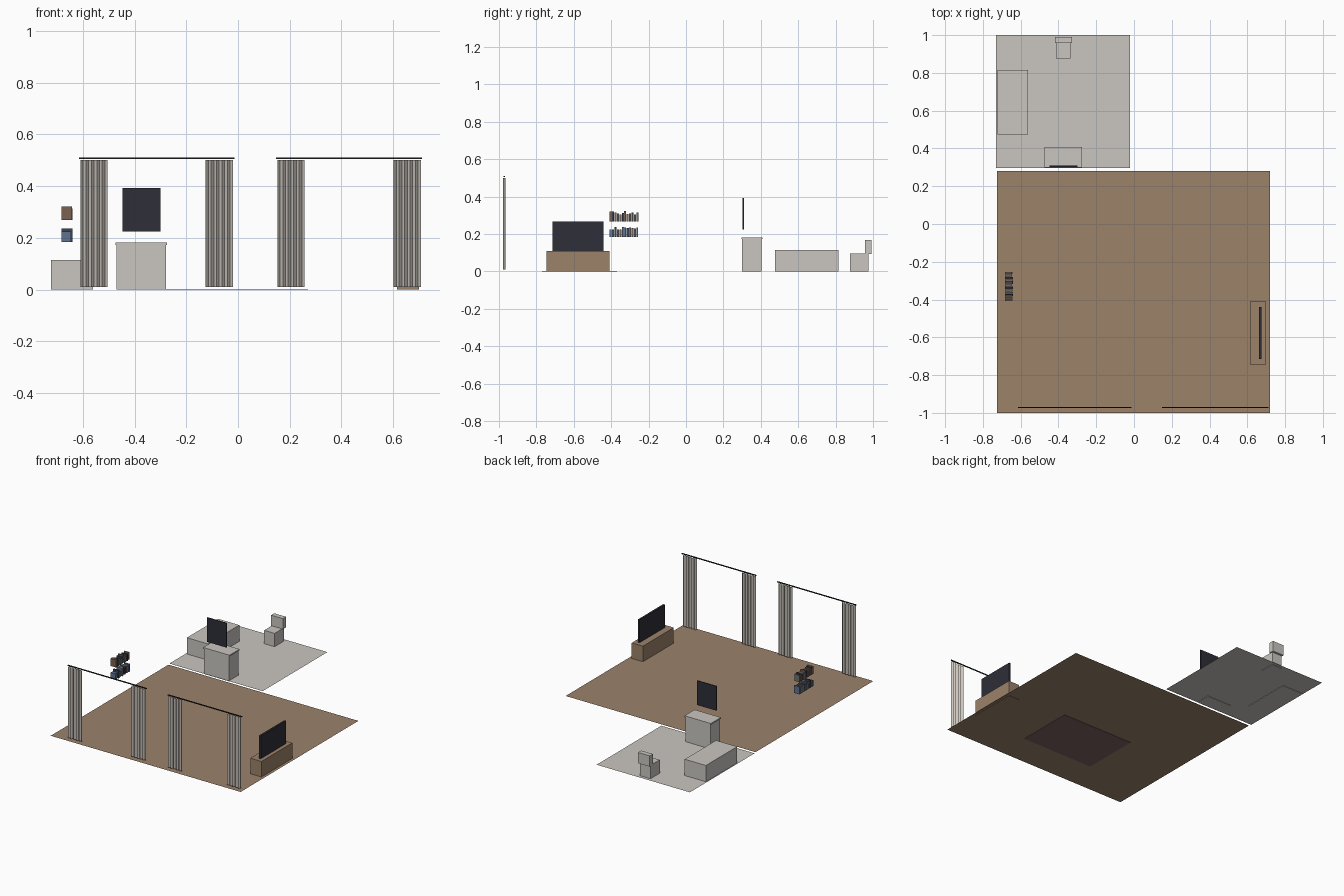
import bpy, random

cube = bpy.data.objects.get("Cube")
if cube:
    bpy.data.objects.remove(cube)
random.seed(4)


def lin(c):
    c /= 255
    return c / 12.92 if c <= 0.04045 else ((c + 0.055) / 1.055) ** 2.4


def material(name, r, g, b):
    m = bpy.data.materials.new(name)
    col = (lin(r), lin(g), lin(b), 1)
    m.use_nodes = True
    m.diffuse_color = col
    m.node_tree.nodes["Principled BSDF"].inputs["Base Color"].default_value = col
    return m


WOOD = material("warm wood", 156, 130, 106)
TILE = material("pale stone", 202, 198, 192)
CLOTH = material("curtain cloth", 202, 196, 188)
DARK = material("dark glass", 46, 46, 56)
METAL = material("dark metal", 36, 36, 36)
RUG = material("rug brown", 122, 100, 96)
BLUE = material("book blue", 98, 116, 144)
BROWN = material("book brown", 122, 98, 82)
GREY = material("book grey", 112, 112, 114)
NAVY = material("book navy", 58, 66, 84)


def mesh(name, verts, faces, mat):
    me = bpy.data.meshes.new(name)
    me.from_pydata(verts, [], faces)
    me.materials.append(mat)
    ob = bpy.data.objects.new(name, me)
    bpy.context.collection.objects.link(ob)
    return ob


def box(name, x, y, z, mat):
    """Box from (min, max) ranges on each axis."""
    verts = [(a, b, c) for a in x for b in y for c in z]
    faces = [(0, 1, 3, 2), (4, 6, 7, 5), (0, 4, 5, 1),
             (2, 3, 7, 6), (0, 2, 6, 4), (1, 5, 7, 3)]
    return mesh(name, verts, faces, mat)


def plane(name, x, y, z, mat):
    verts = [(x[0], y[0], z), (x[1], y[0], z), (x[1], y[1], z), (x[0], y[1], z)]
    return mesh(name, verts, [(0, 1, 2, 3)], mat)


# Floors and rug
plane("main_floor", (-0.725, 0.72), (-1, 0.28), 0.003, WOOD)
plane("bathroom_floor", (-0.73, -0.02), (0.297, 1), 0.003, TILE)
box("rug", (-0.28, 0.27), (-0.77, -0.37), (0, 0.002), RUG)

# Media corner
box("media_console", (0.615, 0.70), (-0.745, -0.41), (0, 0.11), WOOD)
box("television", (0.661, 0.674), (-0.715, -0.44), (0.11, 0.267), DARK)

# Bathroom fittings
box("bathtub", (-0.722, -0.561), (0.475, 0.815), (0, 0.115), TILE)
box("vanity", (-0.469, -0.279), (0.30, 0.403), (0, 0.172), TILE)
box("vanity_top", (-0.474, -0.274), (0.298, 0.408), (0.172, 0.182), TILE)
box("mirror", (-0.447, -0.299), (0.303, 0.309), (0.225, 0.393), DARK)
box("toilet_bowl", (-0.414, -0.335), (0.876, 0.977), (0, 0.095), TILE)
box("toilet_tank", (-0.418, -0.329), (0.957, 0.991), (0.093, 0.167), TILE)


# Curtains: pleated sheets hung from a rod
def curtain(name, x0, x1, folds=5):
    n = folds * 2
    verts, faces = [], []
    for i in range(n + 1):
        x = x0 + (x1 - x0) * i / n
        y = -0.972 + (0.006 if i % 2 else -0.006)
        verts += [(x, y, 0.01), (x, y, 0.5)]
    for i in range(n):
        a = i * 2
        faces.append((a, a + 2, a + 3, a + 1))
    return mesh(name, verts, faces, CLOTH)


for side, rod, pair in (
        ("right", (-0.615, -0.014), ((-0.609, -0.504), (-0.125, -0.020))),
        ("left", (0.147, 0.712), ((0.152, 0.257), (0.602, 0.707)))):
    box(side + "_curtain_rod", rod, (-0.975, -0.969), (0.504, 0.51), METAL)
    for i, (x0, x1) in enumerate(pair):
        curtain(f"{side}_curtain_{i + 1}", x0, x1)


# Books in two floating rows
def book_row(name, z, tints, count=12):
    step = 0.155 / count
    for i in range(count):
        y = -0.408 + i * step
        top = z + random.uniform(0.036, 0.054)
        depth = random.uniform(0.036, 0.044)
        width = step * random.uniform(0.75, 0.97)
        box(f"{name}_{i + 1}", (-0.683, -0.683 + depth), (y, y + width),
            (z, top), tints[i % len(tints)])


book_row("lower_book", 0.184, (BLUE, BLUE, NAVY, GREY, BROWN))
book_row("upper_book", 0.268, (BROWN, NAVY, BROWN, GREY))
